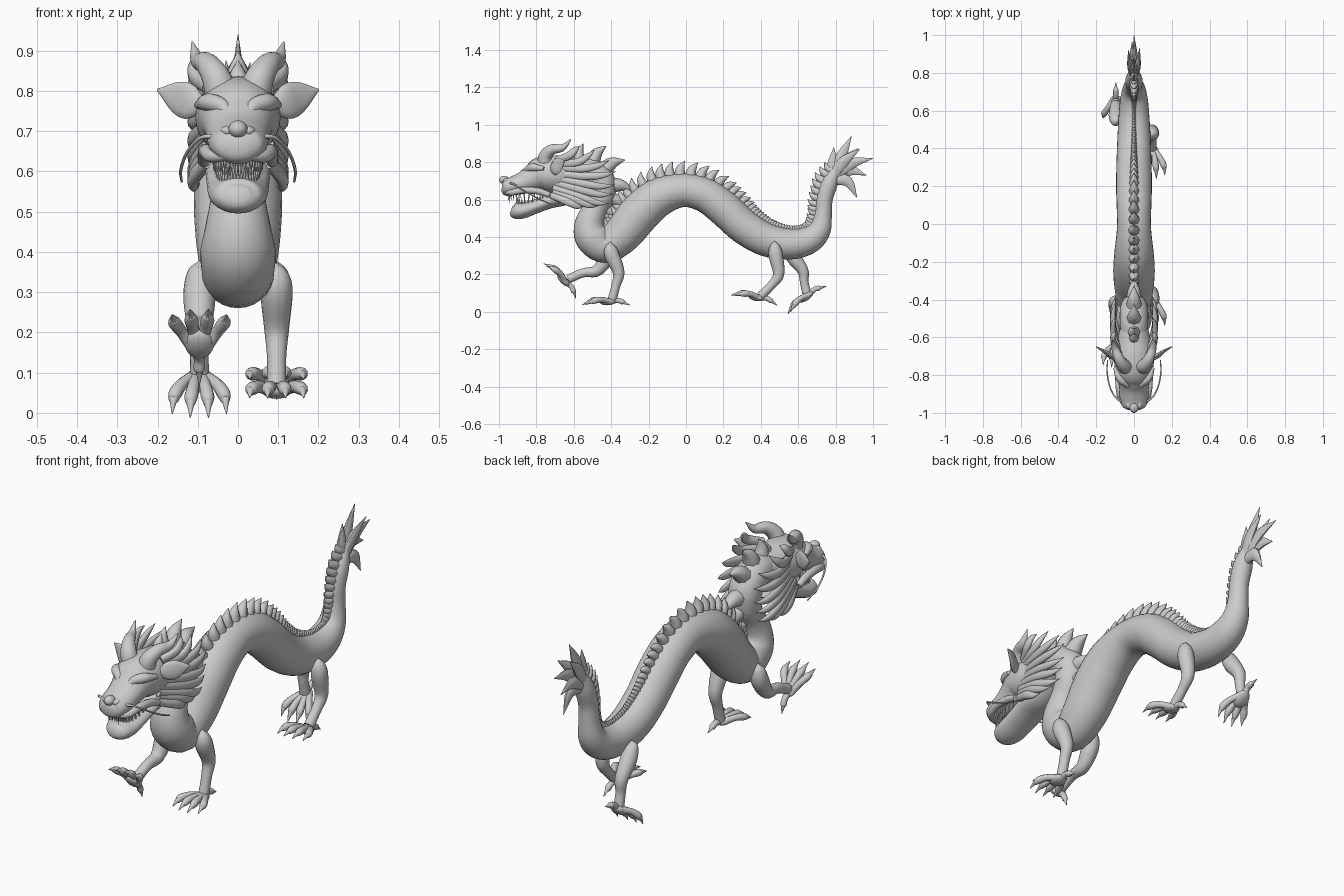
import bpy, bmesh, math
from mathutils import Vector, Matrix


def spline(pts, steps):
    """Catmull-Rom samples through points of any dimension."""
    P = [Vector(p) for p in pts]
    P = [P[0] * 2 - P[1]] + P + [P[-1] * 2 - P[-2]]
    out = []
    for i in range(1, len(P) - 2):
        a, b, c, d = P[i - 1:i + 3]
        for s in range(steps):
            t = s / steps
            out.append(0.5 * (2 * b + (c - a) * t + (2 * a - 5 * b + 4 * c - d) * t * t
                              + (3 * b - a - 3 * c + d) * t ** 3))
    return out + [P[-2]]


def tube(bm, pts, ref=(1, 0, 0), n=12, steps=4, M=Matrix()):
    """Sweep an ellipse along (x, y, z, ra[, rb]); ra lies along ref."""
    S = spline([tuple(p) + ((p[3],) if len(p) == 4 else ()) for p in pts], steps)
    C = [Vector(s[:3]) for s in S]
    u, rings = Vector(ref), []
    for i, s in enumerate(S):
        t = (C[min(i + 1, len(C) - 1)] - C[max(i - 1, 0)]).normalized()
        u = (u - t * u.dot(t)).normalized()
        v = t.cross(u)
        ra, rb = max(s[3], .001), max(s[4], .001)
        rings.append([bm.verts.new(M @ (C[i] + u * ra * math.cos(a) + v * rb * math.sin(a)))
                      for a in (2 * math.pi * k / n for k in range(n))])
    for A, B in zip(rings, rings[1:]):
        for k in range(n):
            bm.faces.new((A[k], A[(k + 1) % n], B[(k + 1) % n], B[k]))
    bm.faces.new(rings[0][::-1])
    bm.faces.new(rings[-1])


def ball(bm, loc, size, M=Matrix()):
    bmesh.ops.create_uvsphere(bm, u_segments=20, v_segments=12, radius=1,
                              matrix=M @ Matrix.Translation(loc) @ Matrix.Diagonal((*size, 1)))


def finish(name, bm):
    bmesh.ops.recalc_face_normals(bm, faces=bm.faces)
    me = bpy.data.meshes.new(name)
    bm.to_mesh(me)
    bm.free()
    ob = bpy.data.objects.new(name, me)
    bpy.context.collection.objects.link(ob)
    for o in bpy.context.selected_objects:
        o.select_set(False)
    ob.select_set(True)
    bpy.context.view_layer.objects.active = ob
    bpy.ops.object.shade_smooth_by_angle(angle=math.radians(50))


# Body: y, z, radius, spine height
BODY = [(-.6, .745, .07, .06), (-.52, .75, .075, .085), (-.455, .70, .075, .09), (-.45, .62, .07, .075),
        (-.485, .55, .066, .05), (-.515, .47, .08, .035), (-.5, .40, .094, .03), (-.43, .35, .09, .03),
        (-.34, .415, .103, .045), (-.25, .525, .11, .055), (-.15, .61, .104, .06), (-.02, .65, .09, .065),
        (.1, .625, .092, .06), (.2, .555, .095, .05), (.31, .455, .093, .035), (.43, .385, .089, .025),
        (.56, .362, .082, .018), (.66, .385, .073, .02), (.715, .44, .06, .03), (.733, .52, .047, .04),
        (.74, .6, .044, .045), (.768, .69, .044, .05), (.81, .775, .02, .04)]
bm = bmesh.new()
tube(bm, [(0, y, z, r) for y, z, r, h in BODY], n=28, steps=5)
finish("body", bm)

# Spines along the back
bm = bmesh.new()
S = spline(BODY, 40)
gap = 0
for a, b in zip(S, S[1:]):
    T = Vector((0, b[0] - a[0], b[1] - a[1]))
    gap -= T.length
    if gap > 0:
        continue
    T.normalize()
    N = Vector((1, 0, 0)).cross(T)
    h = a[3]
    gap = max(.018, .62 * h)
    w = .4 * h + .005
    base = Vector((0, a[0], a[1])) + N * (a[2] - .012)
    tube(bm, [(*base, w, w), (*(base + N * (.012 + .4 * h) + T * .1 * h), w * .75, w * .75),
              (*(base + N * (.012 + h) + T * .5 * h), .001, .001)], n=8, steps=3)
finish("back_spines", bm)

# Tail tuft: mid and tip of each blade (x, y, z)
bm = bmesh.new()
for mid, tip in [((0, .83, .83), (0, .885, .94)), ((.005, .88, .79), (0, 1.0, .82)),
                 ((-.01, .87, .755), (-.01, .965, .73)), ((.01, .86, .70), (.01, .915, .61)),
                 ((0, .785, .79), (0, .79, .88)), ((.02, .84, .80), (.03, .93, .87)),
                 ((-.02, .84, .80), (-.03, .92, .875))]:
    tube(bm, [(0, .775, .70, .022, .025), (*mid, .016, .03), (*tip, .001, .001)], n=10, steps=5)
finish("tail_tuft", bm)

# Head and lower jaw
bm = bmesh.new()
tube(bm, [(0, -.54, .74, .07, .08), (0, -.63, .735, .095, .095), (0, -.70, .735, .106, .102),
          (0, -.77, .735, .1, .095), (0, -.82, .713, .086, .075), (0, -.87, .69, .078, .06),
          (0, -.93, .672, .074, .05), (0, -.968, .665, .06, .045), (0, -.985, .665, .03, .022)], n=28, steps=5)
finish("head", bm)
bm = bmesh.new()
tube(bm, [(0, -.57, .665, .07, .05), (0, -.65, .62, .082, .05), (0, -.73, .592, .08, .04),
          (0, -.8, .565, .077, .038), (0, -.87, .543, .073, .043), (0, -.915, .54, .058, .042),
          (0, -.935, .545, .028, .02)], n=24, steps=5)
finish("lower_jaw", bm)

# Teeth round both jaws
bm = bmesh.new()
for z0, z1, yf, w in ((.645, .595, -.95, .06), (.565, .612, -.905, .055)):
    for i in range(23):
        a = math.pi * (i / 22 - .5) * 1.0
        x = w * math.sin(a)
        y = yf + .17 * (1 - math.cos(a)) ** 1.3
        k = 1.25 if i in (8, 14) else .95
        lift = .1 * (y - yf) * (1 if z1 > z0 else .3)
        tube(bm, [(x, y, z0 + lift, .007), (x, y, z0 + (z1 - z0) * k + lift, .001)], n=6, steps=2)
finish("teeth", bm)

# Nose, eyes, brows, lips
bm = bmesh.new()
ball(bm, (0, -.972, .705), (.024, .028, .022))
for s in (-1, 1):
    ball(bm, (s * .026, -.955, .70), (.018, .025, .014))
finish("nose", bm)
bm = bmesh.new()
for s in (-1, 1):
    ball(bm, (s * .057, -.815, .732), (.026, .026, .024))
finish("eyes", bm)
bm = bmesh.new()
for s in (-1, 1):
    tube(bm, [(s * .02, -.87, .735, .012), (s * .04, -.845, .762, .02), (s * .075, -.815, .772, .022),
              (s * .1, -.76, .765, .01)], ref=(0, 0, 1))
    tube(bm, [(s * .025, -.965, .64, .012), (s * .066, -.93, .638, .016), (s * .079, -.87, .65, .018),
              (s * .082, -.79, .645, .018), (s * .085, -.73, .625, .015)], ref=(0, 0, 1))
finish("brows_and_lips", bm)

# Horns, ears, whiskers
bm = bmesh.new()
for s in (-1, 1):
    tube(bm, [(s * .04, -.755, .79, .042), (s * .055, -.75, .835, .036), (s * .078, -.715, .868, .028),
              (s * .1, -.66, .878, .019), (s * .114, -.615, .922, .002)], n=16, steps=6)
finish("horns", bm)
bm = bmesh.new()
for s in (-1, 1):
    tube(bm, [(s * .085, -.715, .762, .018, .016), (s * .12, -.70, .772, .043, .014),
              (s * .155, -.675, .787, .038, .009), (s * .2, -.65, .803, .003, .003)],
         ref=(0, 0, 1), n=14, steps=5)
finish("ears", bm)
bm = bmesh.new()
for s in (-1, 1):
    tube(bm, [(s * .045, -.945, .685, .007), (s * .09, -.925, .685, .005), (s * .125, -.87, .65, .004),
              (s * .142, -.79, .605, .004), (s * .14, -.72, .575, .003)], n=8, steps=5, ref=(0, 0, 1))
finish("whiskers", bm)

# Mane strands: start y, z and end y, z
bm = bmesh.new()
for y0, z0, y1, z1 in [(-.66, .81, -.57, .885), (-.65, .79, -.49, .865), (-.65, .77, -.41, .81),
                       (-.66, .74, -.375, .75), (-.66, .715, -.38, .68), (-.67, .69, -.39, .63),
                       (-.68, .665, -.41, .58), (-.68, .645, -.46, .57), (-.69, .625, -.54, .57)]:
    for s in (-1, 1):
        d = -.018 if z0 < .8 else 0
        tube(bm, [(s * .075, y0 - .03, z0, .015, .02),
                  (s * .108, .6 * y0 + .4 * y1, .65 * z0 + .35 * z1 + d, .015, .022),
                  (s * .11, .25 * y0 + .75 * y1, .25 * z0 + .75 * z1 + d, .012, .017),
                  (s * .095, y1, z1, .001, .001)], n=10, steps=4)
finish("mane", bm)

# Legs and feet: side, leg path (y, z, r), foot position and pitch
LEGS = {
    "front_right": (1, [(-.405, .345, .03), (-.395, .30, .04), (-.36, .21, .031), (-.375, .14, .024),
                        (-.395, .065, .024)], (-.405, .055), 0),
    "front_left": (-1, [(-.41, .35, .03), (-.425, .29, .04), (-.475, .22, .031), (-.55, .208, .024),
                        (-.63, .175, .024)], (-.645, .16), -47),
    "back_right": (1, [(.475, .35, .028), (.48, .30, .038), (.495, .20, .03), (.455, .14, .023),
                       (.4, .085, .024)], (.39, .075), -12),
    "back_left": (-1, [(.545, .345, .028), (.575, .29, .038), (.625, .22, .03), (.632, .16, .023),
                       (.645, .1, .024)], (.655, .09), 36),
}
for name, (s, path, (fy, fz), pitch) in LEGS.items():
    bm = bmesh.new()
    # shoulder cap starts closed for a rounded top
    y, z, r = path[0]
    leg = [(s * .094, y, z + .027, .004)] + [(s * .096, *p) for p in path]
    tube(bm, leg, n=16, steps=5)
    finish(name + "_leg", bm)
    bm = bmesh.new()
    M = Matrix.Translation((s * .096, fy, fz)) @ Matrix.Rotation(math.radians(pitch), 4, 'X')
    ball(bm, (0, -.015, 0), (.036, .045, .02), M)
    for k in (-1.25, -.42, .42, 1.25):
        L = 1 if abs(k) < 1 else .88
        tube(bm, [(.012 * k, 0, 0, .016), (.034 * k, -.05 * L, .01, .015), (.048 * k, -.09 * L, .006, .017),
                  (.051 * k, -.108 * L, 0, .013), (.052 * k, -.118 * L, -.002, .009),
                  (.054 * k, -.15 * L, -.018, .001)], n=10, M=M)
    tube(bm, [(0, 0, 0, .018), (0, .04, .006, .014), (0, .068, -.003, .014), (0, .076, -.006, .009),
              (0, .105, -.02, .001)], n=10, M=M)
    finish(name + "_foot", bm)
